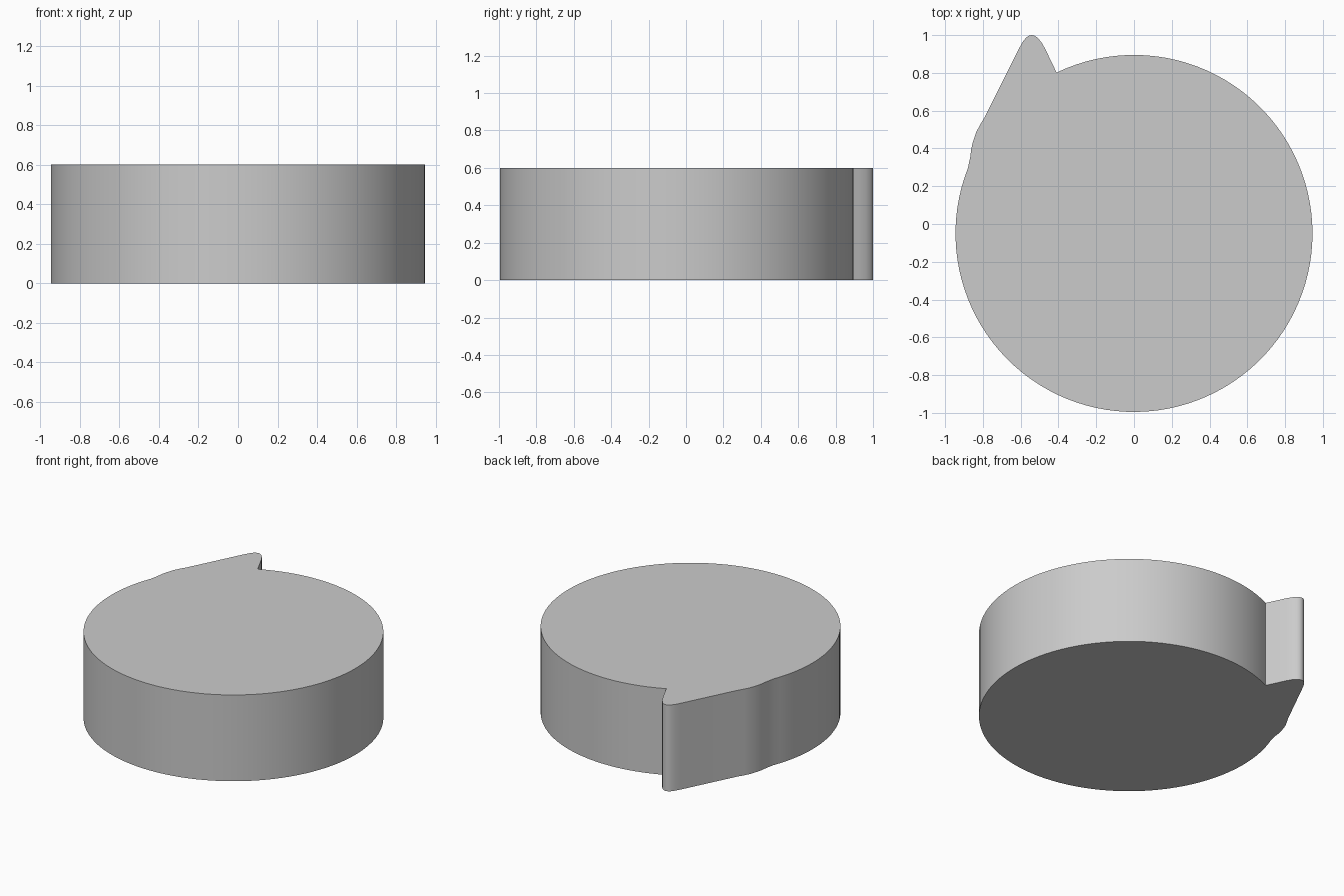
import bpy, bmesh
from math import radians, cos, sin

if "Cube" in bpy.data.objects:
    bpy.data.objects.remove(bpy.data.objects["Cube"])

HEIGHT, RADIUS, CENTRE_Y = 0.6, 0.945, -0.05

# Round body outline, clockwise from the notch to the foot of the pointed tab
STEPS = 96
start, end = radians(115.7), radians(158.5 - 360)
outline = []
for i in range(STEPS + 1):
    a = start + (end - start) * i / STEPS
    outline.append((RADIUS * cos(a), CENTRE_Y + RADIUS * sin(a)))

# Pointed tab: blended flank, straight edge, rounded tip
outline += [(-0.867, 0.355), (-0.862, 0.395), (-0.854, 0.43), (-0.835, 0.487),
            (-0.815, 0.525), (-0.79, 0.567), (-0.607, 0.932), (-0.59, 0.963),
            (-0.572, 0.986), (-0.556, 0.997), (-0.542, 1.0), (-0.527, 0.997),
            (-0.51, 0.986), (-0.49, 0.962), (-0.47, 0.927)]

# Extrude the outline into a solid disc
bm = bmesh.new()
base = bm.faces.new([bm.verts.new((x, y, 0)) for x, y in outline])
top = bmesh.ops.extrude_face_region(bm, geom=[base], use_keep_orig=True)["geom"]
bmesh.ops.translate(bm, vec=(0, 0, HEIGHT),
                    verts=[g for g in top if isinstance(g, bmesh.types.BMVert)])
bmesh.ops.recalc_face_normals(bm, faces=bm.faces)

mesh = bpy.data.meshes.new("tabbed_disc")
bm.to_mesh(mesh)
bm.free()
disc = bpy.data.objects.new("tabbed_disc", mesh)
bpy.context.collection.objects.link(disc)
bpy.context.view_layer.objects.active = disc
disc.select_set(True)
bpy.ops.object.shade_smooth_by_angle(angle=radians(30))
